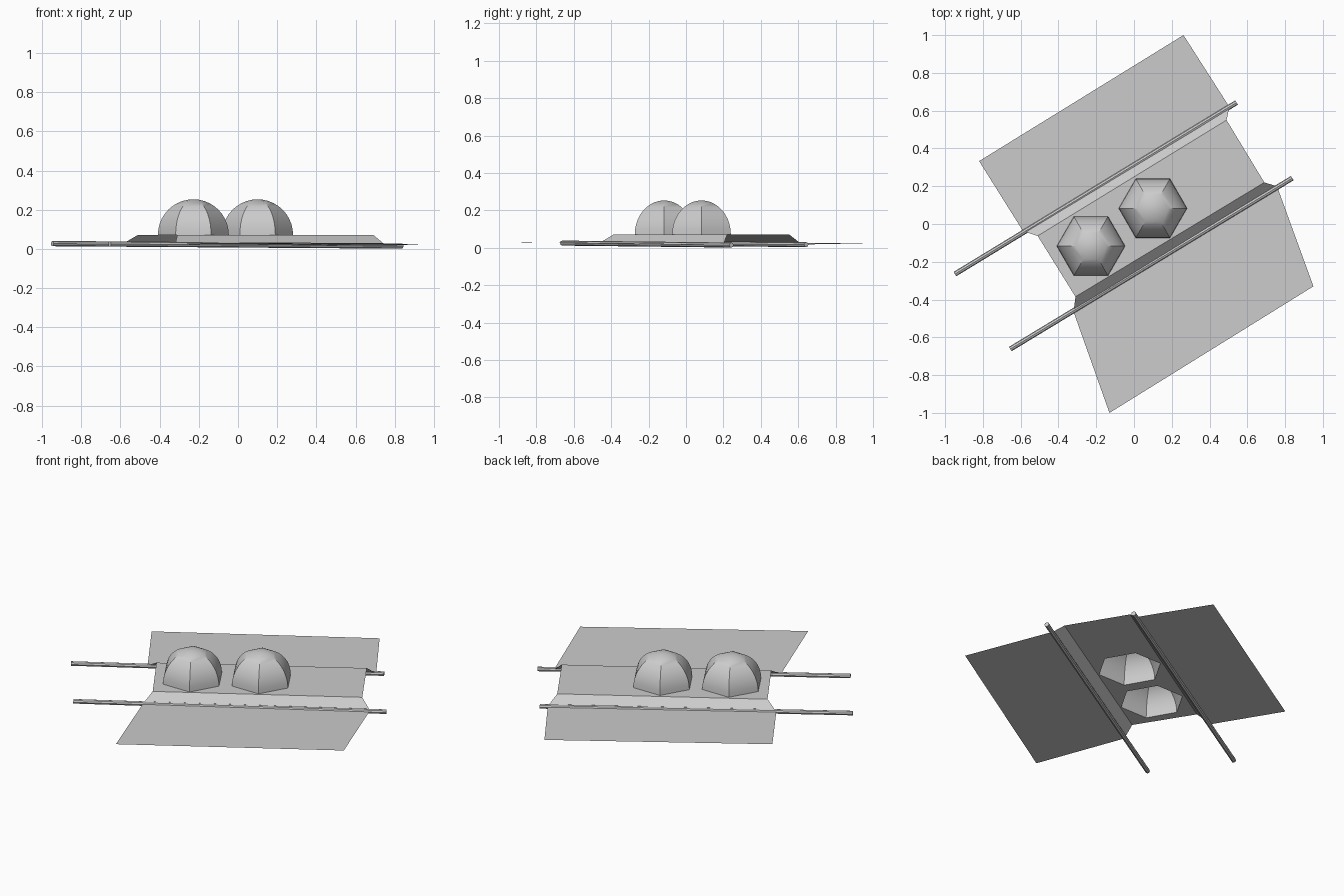
import bpy, bmesh
from math import sin, cos, pi
from mathutils import Vector

if "Cube" in bpy.data.objects:
    bpy.data.objects.remove(bpy.data.objects["Cube"])

DECK = 0.072                       # height of the raised middle
DOMES = [(-0.228, -0.117), (0.1, 0.083)]
R = 0.181


def new_object(name, bm):
    mesh = bpy.data.meshes.new(name)
    bm.to_mesh(mesh)
    bm.free()
    ob = bpy.data.objects.new(name, mesh)
    bpy.context.collection.objects.link(ob)
    return ob


def hexagon(cx, cy, r, z):
    return [Vector((cx + r * cos(i * pi / 3), cy + r * sin(i * pi / 3), z))
            for i in range(6)]


# folded ground sheet: flap, slope, deck with openings, slope, flap
rows = [[(-0.13, -1.0, 0.031), (0.95, -0.33, 0.025)],
        [(-0.32, -0.465, 0.024), (0.757, 0.2, 0.016)],
        [(-0.31, -0.385, DECK), (0.69, 0.22, DECK)],
        [(-0.51, -0.063, DECK), (0.49, 0.55, DECK)],
        [(-0.588, -0.037, 0.026), (0.505, 0.62, 0.018)],
        [(-0.82, 0.333, 0.03), (0.262, 1.0, 0.022)]]
bm = bmesh.new()
v = [[bm.verts.new(p) for p in row] for row in rows]
for i in (0, 1, 3, 4):
    bm.faces.new((v[i][0], v[i][1], v[i + 1][1], v[i + 1][0]))
loops = [[v[2][0], v[2][1], v[3][1], v[3][0]]]
loops += [[bm.verts.new(p) for p in hexagon(x, y, R, DECK)] for x, y in DOMES]
edges = []
for loop in loops:
    for a, b in zip(loop, loop[1:] + loop[:1]):
        edges.append(bm.edges.get((a, b)) or bm.edges.new((a, b)))
bmesh.ops.triangle_fill(bm, edges=edges, use_beauty=True, normal=(0, 0, 1))
bmesh.ops.dissolve_limit(bm, angle_limit=0.001, verts=bm.verts, edges=bm.edges)
for f in bm.faces:
    f.normal_update()
    if f.normal.z < 0:
        f.normal_flip()
new_object("ground_sheet", bm)


# six-panel domes with slim ribs along the ridges
def dome(name, cx, cy):
    steps = 10
    bm = bmesh.new()
    rings = []
    for k in range(steps):
        a = k / steps * pi / 2
        rings.append([bm.verts.new(p) for p in
                      hexagon(cx, cy, R * cos(a), DECK + R * sin(a))])
    top = bm.verts.new((cx, cy, DECK + R))
    for lo, hi in zip(rings, rings[1:]):
        for i in range(6):
            j = (i + 1) % 6
            bm.faces.new((lo[i], lo[j], hi[j], hi[i]))
    for i in range(6):
        bm.faces.new((rings[-1][i], rings[-1][(i + 1) % 6], top))
    for f in bm.faces:
        f.smooth = True
    ob = new_object(name, bm)
    bpy.context.view_layer.objects.active = ob
    ob.select_set(True)
    bpy.ops.object.shade_smooth_by_angle(angle=0.5)
    ob.select_set(False)


for n, (x, y) in enumerate(DOMES):
    dome(f"dome_{n + 1}", x, y)


# long rails lying in the two folds
def rail(name, start, end, radius=0.0135):
    a, b = Vector(start), Vector(end)
    bm = bmesh.new()
    bmesh.ops.create_cone(bm, cap_ends=True, segments=8, radius1=radius,
                          radius2=radius, depth=(b - a).length)
    ob = new_object(name, bm)
    ob.location = (a + b) / 2
    ob.rotation_mode = 'QUATERNION'
    ob.rotation_quaternion = (b - a).to_track_quat('Z', 'Y')


rail("front_rail", (-0.655, -0.662, 0.025), (0.838, 0.243, 0.0145))
rail("back_rail", (-0.948, -0.265, 0.027), (0.543, 0.643, 0.0165))
